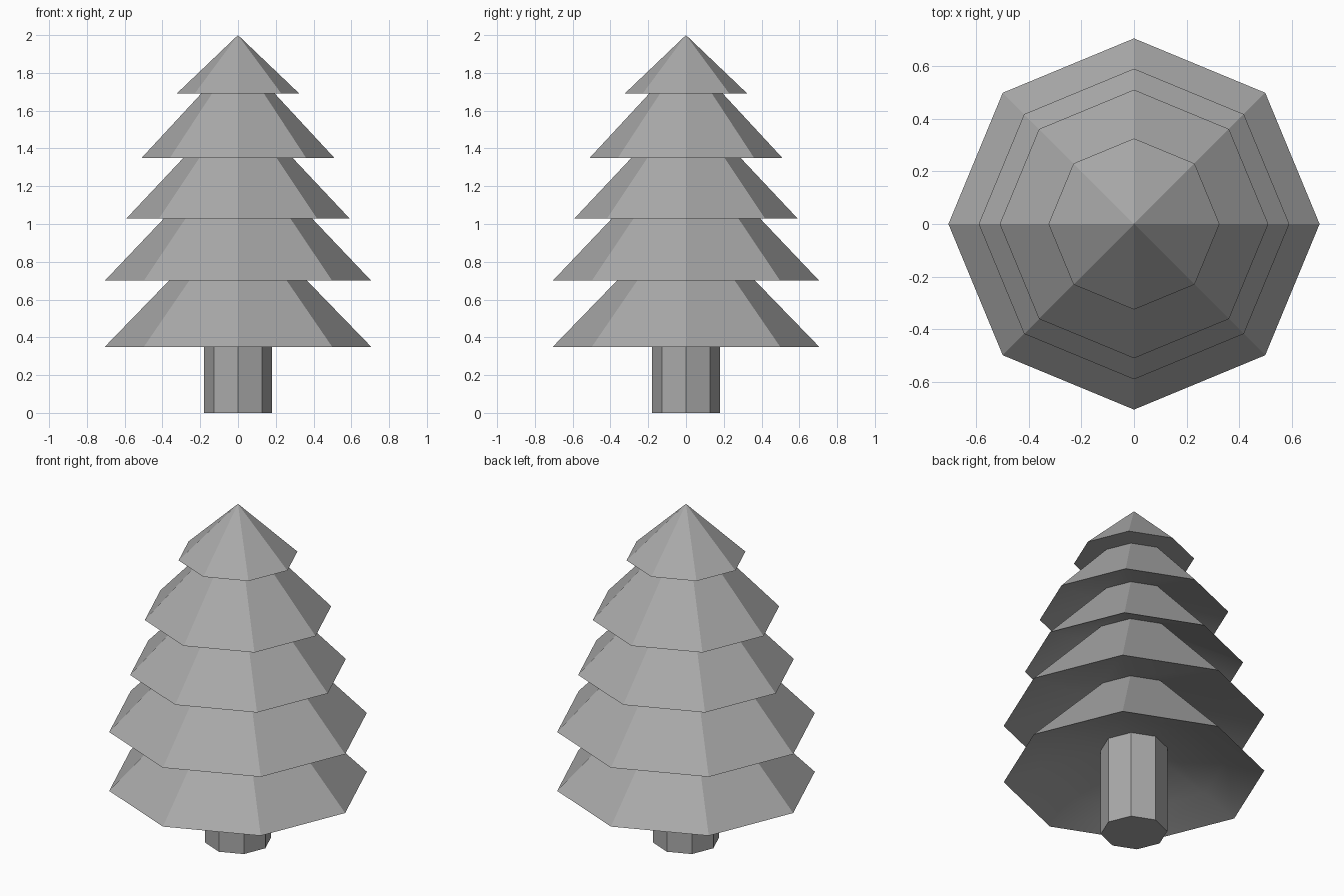
import bpy
import bmesh
from math import cos, sin, pi, radians

cube = bpy.data.objects.get("Cube")
if cube:
    bpy.data.objects.remove(cube, do_unlink=True)

SIDES = 8

# Single matte grey
grey = bpy.data.materials.new("plain_grey")
grey.use_nodes = True
colour = (0.4, 0.4, 0.4, 1.0)
grey.diffuse_color = colour
bsdf = grey.node_tree.nodes["Principled BSDF"]
bsdf.inputs["Base Color"].default_value = colour
bsdf.inputs["Roughness"].default_value = 0.8


def lathe(name, profile):
    """Turn (radius, height) points into an eight-sided solid; radius 0 is a pole."""
    bm = bmesh.new()
    rings = []
    for r, z in profile:
        if r == 0:
            rings.append([bm.verts.new((0, 0, z))] * SIDES)
        else:
            rings.append([bm.verts.new((r * cos(2 * pi * i / SIDES),
                                        r * sin(2 * pi * i / SIDES), z))
                          for i in range(SIDES)])
    for low, high in zip(rings, rings[1:]):
        for i in range(SIDES):
            j = (i + 1) % SIDES
            corners = [low[i], low[j], high[j], high[i]]
            bm.faces.new(list(dict.fromkeys(corners)))
    bmesh.ops.recalc_face_normals(bm, faces=bm.faces)
    mesh = bpy.data.meshes.new(name)
    bm.to_mesh(mesh)
    bm.free()
    mesh.materials.append(grey)
    obj = bpy.data.objects.new(name, mesh)
    bpy.context.collection.objects.link(obj)
    bpy.ops.object.select_all(action="DESELECT")
    obj.select_set(True)
    bpy.context.view_layer.objects.active = obj
    bpy.ops.object.shade_smooth_by_angle(angle=radians(30))
    return obj


# Trunk
lathe("trunk", [(0, 0), (0.18, 0), (0.18, 0.53), (0, 0.53)])

# Foliage: hollow underside, then each tier's rim and the waist above it
hollow = [(0, 0.52), (0.18, 0.52), (0.50, 0.43)]
tiers = [
    ((0.705, 0.35), (0.22, 0.85)),
    ((0.705, 0.70), (0.23, 1.20)),
    ((0.59, 1.03), (0.195, 1.45)),
    ((0.51, 1.35), (0.195, 1.69)),
    ((0.325, 1.69), (0, 2.0)),
]
lathe("foliage", hollow + [point for tier in tiers for point in tier])
